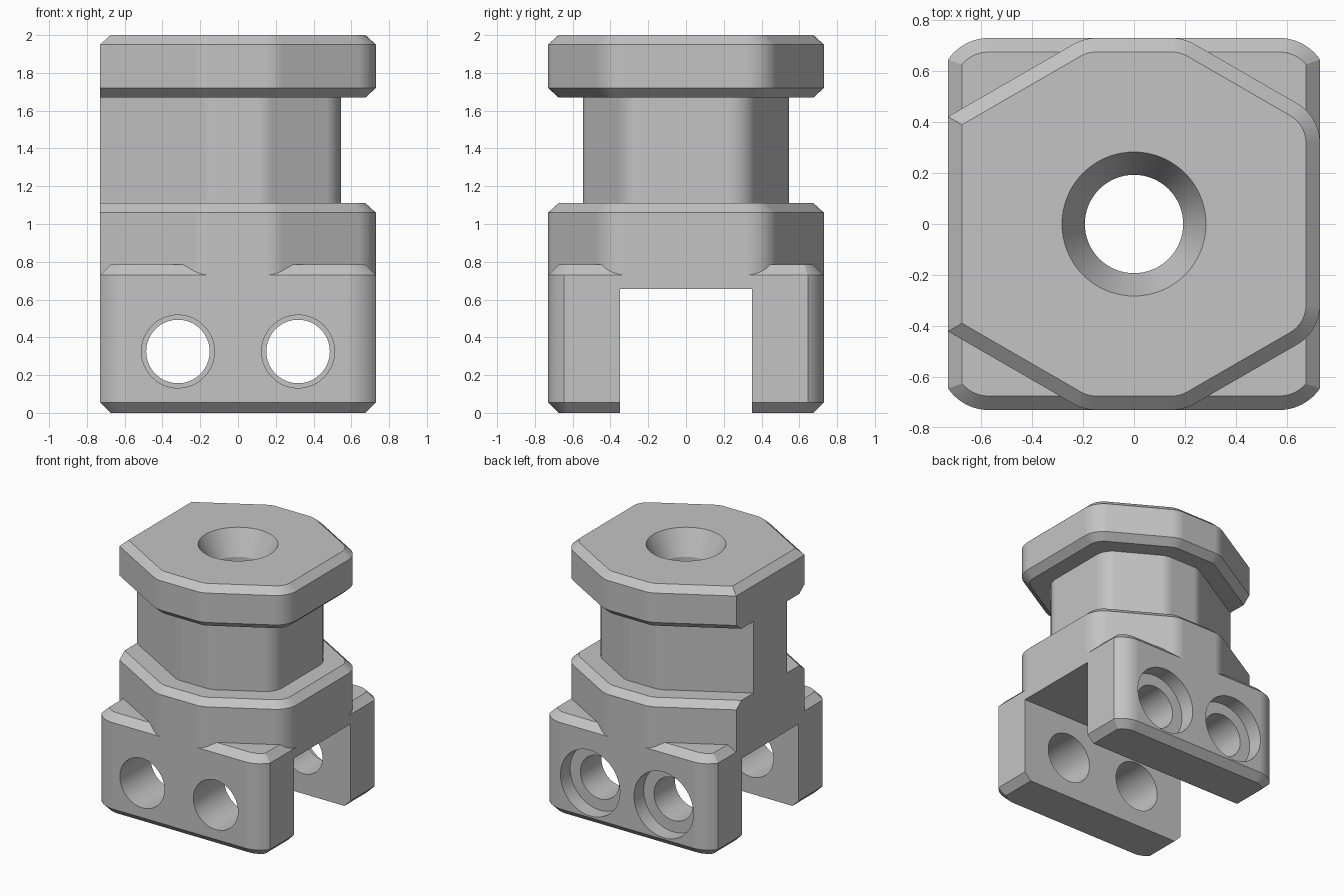
import bpy
import bmesh
from math import cos, sin, radians, acos, pi
from mathutils import Matrix

cube = bpy.data.objects.get("Cube")
if cube:
    bpy.data.objects.remove(cube, do_unlink=True)

HALF = 0.73      # half width of the whole body
CH = 0.055       # chamfer size
ROUND = 0.18     # corner rounding
SLOT = 0.35      # half width of the fork slot

steel = bpy.data.materials.new("grey steel")
steel.use_nodes = True
steel.diffuse_color = (0.55, 0.55, 0.55, 1)
steel.node_tree.nodes["Principled BSDF"].inputs["Base Color"].default_value = (0.55, 0.55, 0.55, 1)


def loft(name, layers):
    """Closed solid through a stack of (z, outline) layers."""
    bm = bmesh.new()
    rings = [[bm.verts.new((x, y, z)) for x, y in pts] for z, pts in layers]
    n = len(rings[0])
    for low, high in zip(rings, rings[1:]):
        for i in range(n):
            j = (i + 1) % n
            bm.faces.new((low[i], low[j], high[j], high[i]))
    bm.faces.new(rings[0][::-1])
    bm.faces.new(rings[-1])
    # strips of no area appear where the flush side has no step
    bmesh.ops.remove_doubles(bm, verts=bm.verts[:], dist=1e-5)
    bmesh.ops.recalc_face_normals(bm, faces=bm.faces[:])
    mesh = bpy.data.meshes.new(name)
    bm.to_mesh(mesh)
    bm.free()
    mesh.materials.append(steel)
    obj = bpy.data.objects.new(name, mesh)
    bpy.context.collection.objects.link(obj)
    return obj


def circle(r, n=64):
    return [(r * cos(2 * pi * i / n), r * sin(2 * pi * i / n)) for i in range(n)]


def shank_outline(inset, radius, left_inset=0.0, steps=10):
    """Hexagon-like outline with rounded corners and a plain flat on -x."""
    sides = [0, 60, 90, 120, 180, 240, 270, 300]
    pts = []
    for k, a in enumerate(sides):
        b = sides[(k + 1) % len(sides)]
        flat = 180 in (a, b)
        r = 0.0 if flat else radius
        da, db = [HALF - r - (left_inset if s == 180 else inset) for s in (a, b)]
        ra, rb = radians(a), radians(b if b > a else b + 360)
        det = sin(rb - ra)
        cx = (da * sin(rb) - db * sin(ra)) / det
        cy = (db * cos(ra) - da * cos(rb)) / det
        if flat:
            pts.append((cx, cy))
            continue
        for i in range(steps + 1):
            t = ra + (rb - ra) * i / steps
            pts.append((cx + r * cos(t), cy + r * sin(t)))
    return pts


def base_outline(inset, steps=10):
    """Square whose corner arcs are cut off by the flat x ends."""
    big = 0.193
    r, cx, cy = big - inset, 0.57, HALF - big
    start = acos((HALF - inset - cx) / r)
    angles = [start + (pi / 2 - start) * i / steps for i in range(steps + 1)]
    arc = [(cx + r * cos(t), cy + r * sin(t)) for t in angles]
    pts = []
    for sx, sy in ((1, 1), (-1, 1), (-1, -1), (1, -1)):
        part = arc if sx == sy else arc[::-1]
        pts += [(sx * x, sy * y) for x, y in part]
    return pts


def combine(target, tool, operation):
    """Boolean the tool into the target and discard the tool."""
    mod = target.modifiers.new(operation.lower(), 'BOOLEAN')
    mod.operation = operation
    mod.solver = 'EXACT'
    mod.object = tool
    bpy.context.view_layer.update()
    bpy.context.view_layer.objects.active = target
    bpy.ops.object.modifier_apply(modifier=mod.name)
    bpy.data.objects.remove(tool, do_unlink=True)


# Fork block with chamfered top and bottom
body = loft("clevis_body", [
    (0, base_outline(CH)), (CH, base_outline(0)),
    (0.73, base_outline(0)), (0.785, base_outline(CH))])

# Flange, neck and head, flush on the -x side
full = shank_outline(0, ROUND)
bevelled = shank_outline(CH, ROUND - CH)
neck = shank_outline(0.185, 0.15)
shank = loft("shank", [
    (0.68, full), (1.06, full), (1.11, bevelled),
    (1.11, neck), (1.67, neck),
    (1.67, bevelled), (1.72, full), (1.95, full),
    (2, shank_outline(CH, ROUND - CH, CH))])
combine(body, shank, 'UNION')

# Slot between the two legs
slot = loft("slot_cutter", [
    (z, [(-1, -SLOT), (1, -SLOT), (1, SLOT), (-1, SLOT)]) for z in (-0.2, 0.655)])
combine(body, slot, 'DIFFERENCE')

# Vertical bore with a conical mouth
bore = loft("bore_cutter", [
    (0.5, circle(0.193)), (1.81, circle(0.193)), (2.1, circle(0.33))])
combine(body, bore, 'DIFFERENCE')

# Cross holes: plain in the front leg, stepped in the back leg
for x in (-0.318, 0.318):
    for name, layers in (
            ("front_hole_cutter", [(-1, 0.193), (0, 0.193)]),
            ("back_hole_cutter", [(0, 0.168), (0.61, 0.168), (0.61, 0.257), (1, 0.257)])):
        hole = loft(name, [(d, circle(r)) for d, r in layers])
        hole.data.transform(Matrix.Translation((x, 0, 0.325)) @ Matrix.Rotation(-pi / 2, 4, 'X'))
        combine(body, hole, 'DIFFERENCE')

# Smooth rounded areas, crisp chamfers
bpy.ops.object.select_all(action='DESELECT')
body.select_set(True)
bpy.context.view_layer.objects.active = body
bpy.ops.object.shade_smooth_by_angle(angle=radians(25))
weighted = body.modifiers.new("weighted_normals", 'WEIGHTED_NORMAL')
weighted.keep_sharp = True
